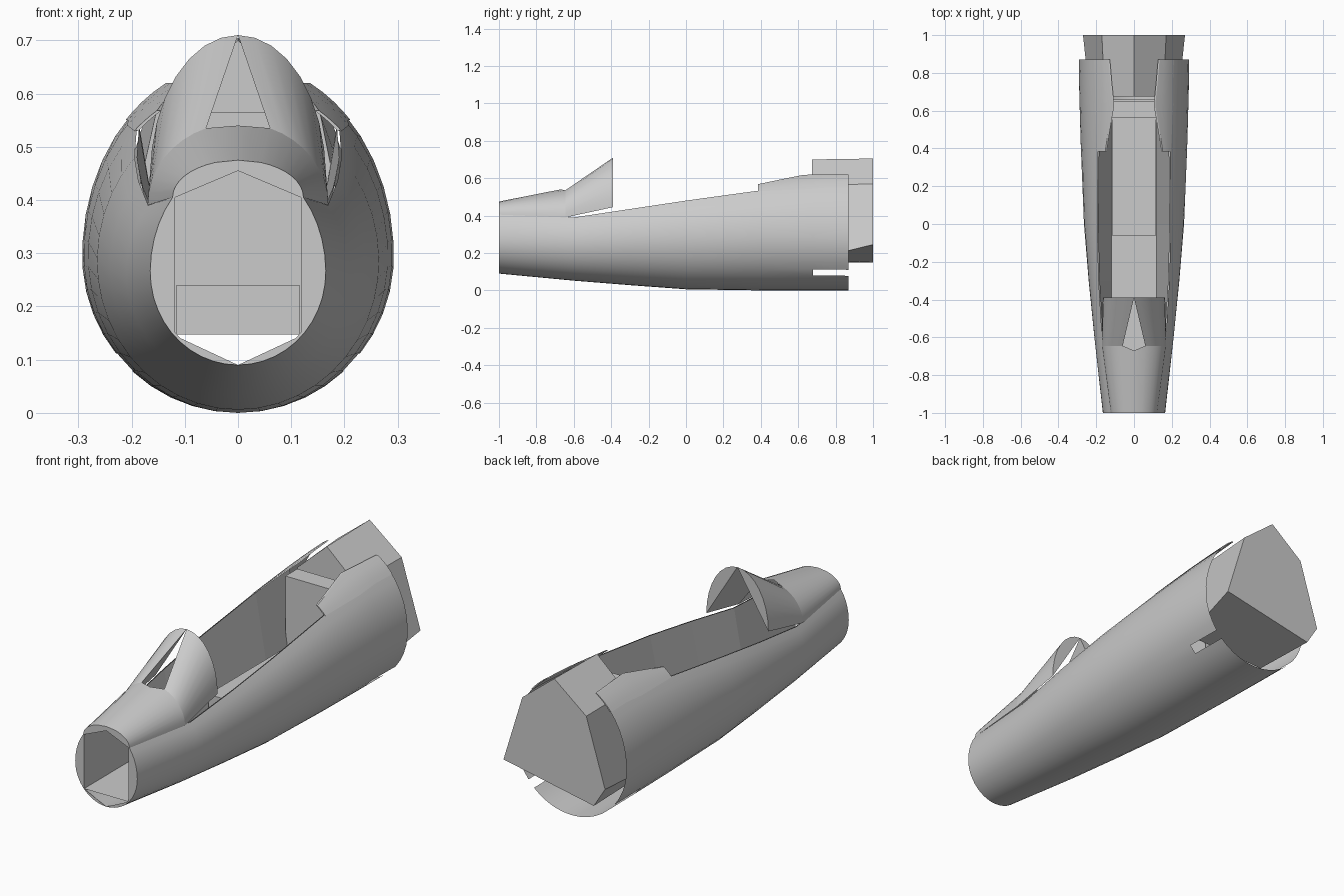
import bpy, bmesh
from math import sin, cos, asin, pi, radians, acos

cube = bpy.data.objects.get("Cube")
if cube:
    bpy.data.objects.remove(cube, do_unlink=True)

grey = bpy.data.materials.new("light grey")
grey.use_nodes = True
COLOR = (0.6, 0.6, 0.6, 1)
grey.diffuse_color = COLOR
grey.node_tree.nodes["Principled BSDF"].inputs["Base Color"].default_value = COLOR


def build(name, verts, faces, smooth=False):
    bm = bmesh.new()
    vs = [bm.verts.new(v) for v in verts]
    for f in faces:
        bm.faces.new([vs[i] for i in f])
    bmesh.ops.remove_doubles(bm, verts=bm.verts, dist=0.0002)
    bmesh.ops.recalc_face_normals(bm, faces=bm.faces)
    mesh = bpy.data.meshes.new(name)
    bm.to_mesh(mesh)
    bm.free()
    mesh.materials.append(grey)
    obj = bpy.data.objects.new(name, mesh)
    bpy.context.collection.objects.link(obj)
    if smooth:
        bpy.ops.object.select_all(action='DESELECT')
        obj.select_set(True)
        bpy.context.view_layer.objects.active = obj
        bpy.ops.object.shade_smooth_by_angle(angle=radians(25))
    return obj


def loft(name, rows, smooth=False, closed=False, skip=()):
    """Skin rows of points; closed makes a capped solid."""
    n = len(rows[0])
    verts = [p for r in rows for p in r]
    faces = []
    for r in range(len(rows) - 1):
        for i in range(n if closed else n - 1):
            if (r, i) not in skip:
                j = (i + 1) % n
                faces.append((r * n + i, r * n + j, (r + 1) * n + j, (r + 1) * n + i))
    if closed:
        faces += [tuple(range(n)), tuple(range(len(verts) - n, len(verts)))]
    return build(name, verts, faces, smooth)


# Hull stations: y, half width, bottom, widest height, notional top, rim
STATIONS = [
    (-1, .165, .09, .265, .475, .405),
    (-.6, .21, .052, .265, .475, .39),
    (-.3, .24, .028, .275, .53, .435),
    (0, .265, .006, .285, .572, .48),
    (.4, .282, 0, .295, .62, .535),
    (.68, .29, 0, .295, .65, .56),
    (.87, .293, 0, .295, .66, .56),
]
SEG = 32


def station(y):
    for a, b in zip(STATIONS, STATIONS[1:]):
        if a[0] <= y <= b[0]:
            t = (y - a[0]) / (b[0] - a[0])
            return [p + (q - p) * t for p, q in zip(a, b)]


def side_x(y, z):
    _, w, zb, zc, zt, _ = station(y)
    return w * max(0, 1 - ((z - zc) / (zt - zc)) ** 2) ** 0.5


def hull_row(s):
    y, w, zb, zc, zt, rim = s
    start = asin((rim - zc) / (zt - zc))
    row = []
    for i in range(SEG + 1):
        a = start - (pi + 2 * start) * i / SEG
        h = zt - zc if sin(a) > 0 else zc - zb
        row.append((w * cos(a), y, zc + h * sin(a)))
    return row


# Open-topped hull with a slot low on each side at the rear
hull_rows = [hull_row(s) for s in STATIONS]
loft("hull", hull_rows, True, skip=[(5, 10), (5, SEG - 11)])

# Nose cowl: full arch from the nose to the foot of the windscreen
STEPS = 8


def arch_half(y, bx, bz, top, last):
    return [(bx * cos(last * i / STEPS), y, bz + (top - bz) * sin(last * i / STEPS))
            for i in range(STEPS + 1)]


def mirror(points):
    return [(-x, y, z) for x, y, z in points]


nose = arch_half(-1, side_x(-1, .405), .405, .475, radians(70))
foot = arch_half(-.645, .17, .39, .545, acos(.06 / .17))
tip = arch_half(-.39, .165, .445, .71, pi / 2)


def across(half, centre):
    return half + [centre] + mirror(half)[::-1]


nose_row = across(nose, (0, -1, .475))
loft("nose_cowl", [nose_row, across(foot, (0, -.67, .54))], True)

# Windscreen frame: two curved cheeks with flat inner faces, open between
for side, flip in (("left", lambda p: p), ("right", mirror)):
    loft(side + "_windscreen_frame", [flip(foot), flip(tip)], True, closed=True)

# Flat nose face with a six-sided opening
ring = nose_row[:-1] + hull_rows[0][::-1]


def opening(p):
    x = max(-.118, min(.118, p[0]))
    k = abs(x) / .118
    return (x, -1, max(.09 + .055 * k, min(.455 - .05 * k, p[2])))


loft("nose_face", [ring, [opening(p) for p in ring]])

# Cockpit tub lining
tub = []
for y in (-1, -.6, -.3, 0, .4, .66):
    rim = station(y)[5]
    x = .118 if y == -1 else side_x(y, rim) - .004
    half = [(x, y, rim), (.118, y, .145)]
    tub.append(half + mirror(half)[::-1])
loft("cockpit_tub", tub)


def section(y, points):
    return [(x, y, z) for x, z in points]


# Raised floor and the bulkhead behind it
pan = [(-.116, .147), (.116, .147), (.116, .24), (-.116, .24)]
loft("raised_floor", [section(-.06, pan), section(.56, pan)], closed=True)
wall = [(-.118, .147), (.118, .147), (.14, .3), (.14, .565), (-.14, .565), (-.14, .3)]
loft("bulkhead", [section(.56, wall), section(.65, wall)], closed=True)

# Raised shoulder panels along the rear rim
for side, flip in (("left", lambda p: p), ("right", mirror)):
    rows = []
    for y, low, high in ((.385, .53, .568), (.5, .535, .592), (.63, .54, .618),
                         (.75, .55, .62), (.87, .55, .62)):
        zs = [low + (high - low) * i / 4 for i in range(5)]
        outer = [(side_x(y, z) + .002, y, z) for z in zs]
        inner = [(p[0] - .008, y, p[2]) for p in outer]
        rows.append(flip(outer + inner[::-1]))
    loft(side + "_shoulder_panel", rows, True, closed=True)

# Faceted rear block, wider at the back
front = [(0, .70), (.155, .56), (.235, .165), (-.2, .15), (-.235, .2), (-.155, .56)]
back = [(0, .705), (.17, .57), (.27, .245), (-.21, .15), (-.27, .245), (-.17, .57)]
loft("rear_block", [section(.675, front), section(1, back)], closed=True)
